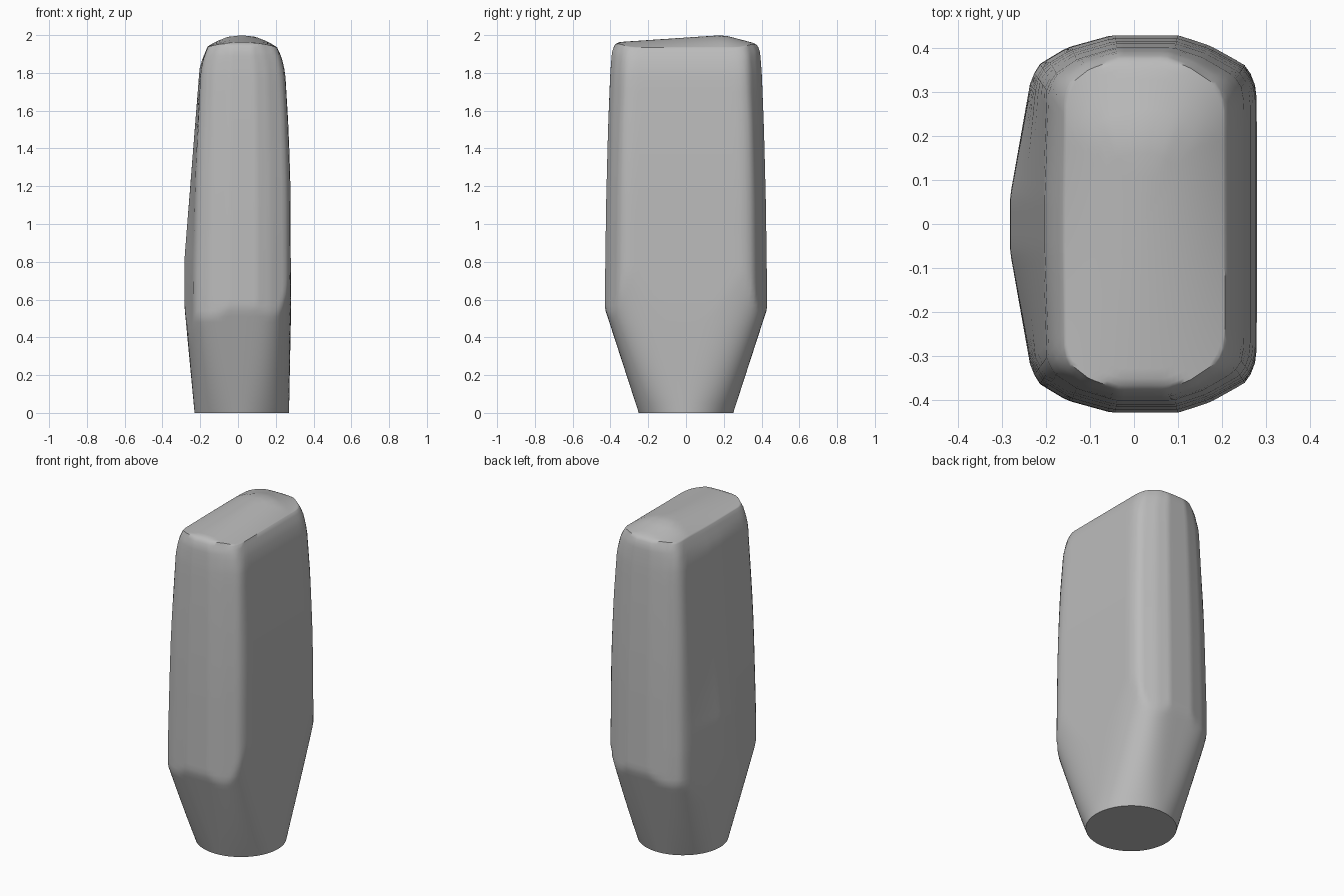
import bpy, bmesh, math

cube = bpy.data.objects.get("Cube")
if cube:
    bpy.data.objects.remove(cube, do_unlink=True)

SIDES, CX = 112, 0.02


def interp(table, v):
    """Piecewise linear lookup."""
    if v <= table[0][0]:
        return table[0][1]
    for (a, fa), (b, fb) in zip(table, table[1:]):
        if v <= b:
            return fa + (fb - fa) * (v - a) / (b - a)
    return table[-1][1]


# Height tables: right side, left corner, left ridge, half depth
RIGHT = [(0.6, .28), (1.2, .278), (1.5, .268), (1.8, .25), (1.88, .232), (1.935, .207)]
LEFT = [(0.7, -.235), (1.3, -.222), (1.8, -.198), (1.88, -.182), (1.935, -.16)]
RIDGE = [(0.82, -.283), (1.83, -.203), (1.88, -.186), (1.935, -.163)]
DEPTH = [(0.58, .43), (1.1, .423), (1.5, .413), (1.8, .401), (1.91, .392), (1.935, .383)]
CREST = [(-.385, 1.94), (-.36, 1.963), (.12, 1.995), (.2, 2.0), (.36, 1.958), (.385, 1.94)]


def outline(z):
    """Convex body section as a closed polygon."""
    r, l, m, d = (interp(t, z) for t in (RIGHT, LEFT, RIDGE, DEPTH))
    half = [(r, .68 * d), (.98 * r, .77 * d), (.91 * r, .84 * d), (.62 * r, .945 * d),
            (.36 * r, d), (.22 * l, d), (.65 * l, .935 * d), (.91 * l, .85 * d),
            (l, .77 * d), (m, .14 * d)]
    return half + [(x, -y) for x, y in reversed(half)]


def body_reach(poly, ux, uy):
    """Distance from the axis to the body outline along a direction."""
    best = 9.0
    for (ax, ay), (bx, by) in zip(poly, poly[1:] + poly[:1]):
        nx, ny = by - ay, ax - bx
        dot = nx * ux + ny * uy
        if dot > 1e-9:
            best = min(best, (nx * (ax - CX) + ny * ay) / dot)
    return best


def neck_reach(z, ux, uy):
    """Flared neck: round at the base, squarer towards the body."""
    p = 2 + 3.4 * z
    a = .25 + (.02 if ux > 0 else .095) * z
    b = .25 + .325 * z
    return (abs(ux / a) ** p + abs(uy / b) ** p) ** (-1 / p)


def ring_points(z):
    poly = outline(z)
    pts = []
    for i in range(SIDES):
        t = math.tau * i / SIDES
        ux, uy = .27 * math.cos(t), .42 * math.sin(t)
        s = body_reach(poly, ux, uy)
        if z < 1.4:
            s = min(s, neck_reach(z, ux, uy))
        pts.append((CX + s * ux, s * uy))
    return pts


bm = bmesh.new()


def add_ring(points):
    return [bm.verts.new(p) for p in points]


def bridge(low, high):
    for i in range(SIDES):
        j = (i + 1) % SIDES
        bm.faces.new((low[i], low[j], high[j], high[i]))


# Neck and body loft
levels = [.05 * i for i in range(10)] + [.48 + .03 * i for i in range(15)]
levels += [1.0, 1.1, 1.25, 1.4, 1.55, 1.7, 1.78, 1.82, 1.86, 1.89, 1.915, 1.935]
rings = []
for z in levels:
    rings.append(add_ring([(x, y, z) for x, y in ring_points(z)]))
for low, high in zip(rings, rings[1:]):
    bridge(low, high)
bm.faces.new(list(reversed(rings[0])))

# Domed, sloping top
edge = ring_points(levels[-1])
previous = rings[-1]
for k in (.985, .96, .92, .86, .78, .68, .56, .42, .28, .14, .04):
    points = []
    for ex, ey in edge:
        x, y = CX + (ex - CX) * k, ey * k
        u = min(1, abs(x - CX) / .187)
        points.append((x, y, 1.935 + (interp(CREST, y) - 1.935) * (1 - u ** 2)))
    ring = add_ring(points)
    bridge(previous, ring)
    previous = ring
bm.faces.new(previous)

mesh = bpy.data.meshes.new("tapered_body")
bm.to_mesh(mesh)
bm.free()
body = bpy.data.objects.new("tapered_body", mesh)
bpy.context.collection.objects.link(body)

# Plain grey material
grey = bpy.data.materials.new("light_grey")
grey.use_nodes = True
colour = (.5, .5, .5, 1)
grey.diffuse_color = colour
grey.node_tree.nodes["Principled BSDF"].inputs["Base Color"].default_value = colour
mesh.materials.append(grey)

bpy.context.view_layer.objects.active = body
body.select_set(True)
bpy.ops.object.shade_smooth_by_angle(angle=math.radians(40))
